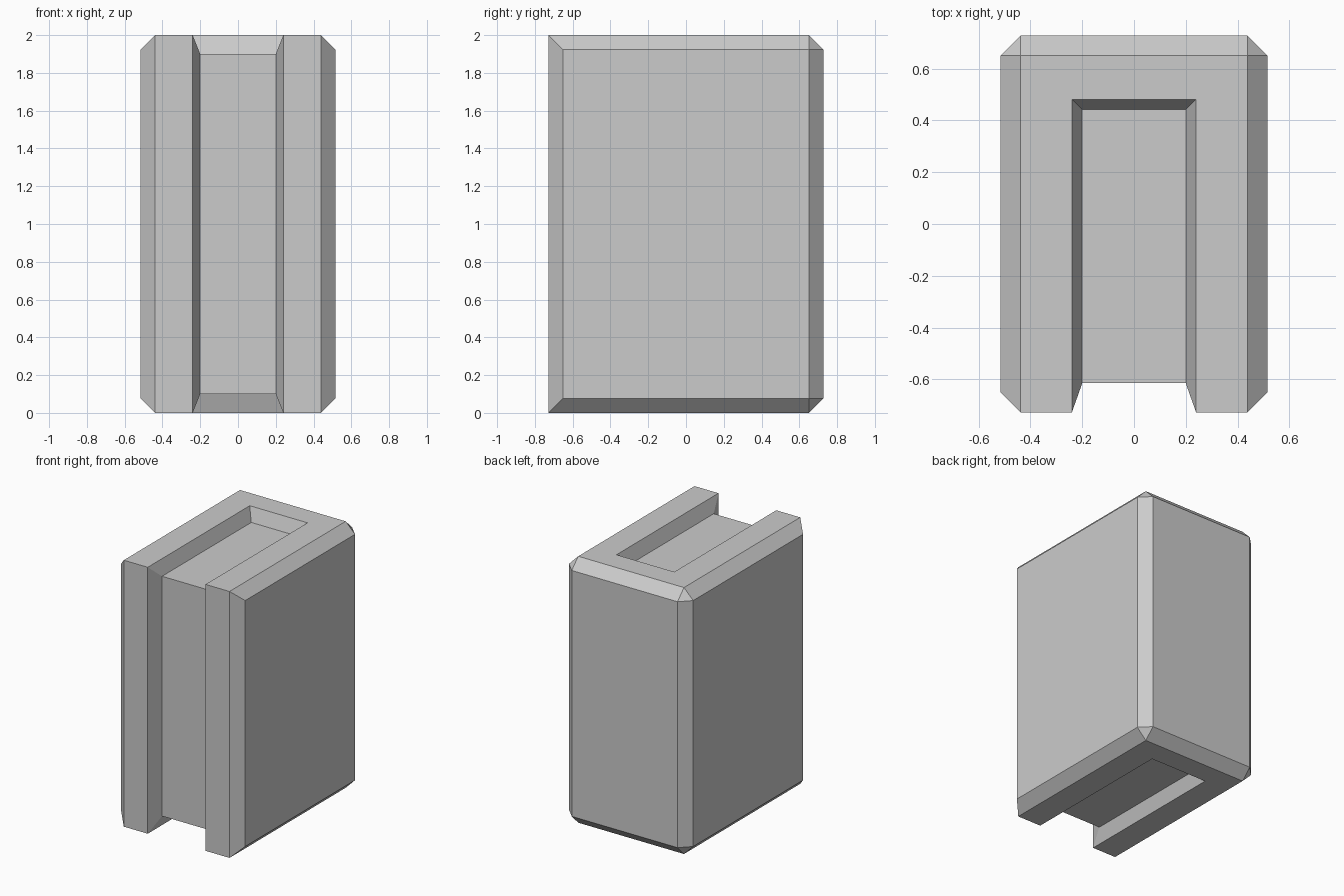
import bpy, bmesh
from mathutils import Vector

if "Cube" in bpy.data.objects:
    bpy.data.objects.remove(bpy.data.objects["Cube"])

HX, HY, H, CH = 0.516, 0.728, 2.0, 0.077

# Body block
bm = bmesh.new()
bmesh.ops.create_cube(bm, size=1)
for v in bm.verts:
    v.co = Vector((v.co.x * 2 * HX, v.co.y * 2 * HY, (v.co.z + 0.5) * H))

# Chamfer every edge except the front top and front bottom ones
def mid(e):
    return (e.verts[0].co + e.verts[1].co) / 2

edges = [e for e in bm.edges if not (mid(e).y < -HY + 0.01 and abs(mid(e).x) < 0.01)]
bmesh.ops.bevel(bm, geom=edges, offset=CH, offset_type='OFFSET', segments=1,
                profile=0.5, affect='EDGES')

# Faces carrying the groove: front, top, bottom
def groove_faces():
    bm.normal_update()
    return [f for f in bm.faces if f.normal.y < -0.99 or abs(f.normal.z) > 0.99]

def slice_faces(faces, co, no):
    geom = set(faces)
    for f in faces:
        geom.update(f.edges)
        geom.update(f.verts)
    bmesh.ops.bisect_plane(bm, geom=list(geom), plane_co=co, plane_no=no)

def strip():
    return [f for f in groove_faces() if abs(f.calc_center_median().x) < 0.1]

for s in (-1, 1):
    slice_faces(groove_faces(), (s * 0.24, 0, 0), (1, 0, 0))
slice_faces([f for f in strip() if abs(f.normal.z) > 0.9], (0, 0.482, 0), (0, 1, 0))

# Sink the wrap-around strip to form the sloped-wall groove
floor = [f for f in strip() if f.calc_center_median().y < 0.48]
bmesh.ops.inset_region(bm, faces=floor, thickness=0.01, use_boundary=True)
for v in {v for f in floor for v in f.verts}:
    v.co = Vector((0.2 if v.co.x > 0 else -0.2,
                   0.443 if v.co.y > 0 else -0.615,
                   1.9 if v.co.z > 1 else 0.1))

bmesh.ops.recalc_face_normals(bm, faces=bm.faces)
mesh = bpy.data.meshes.new("grooved_block")
bm.to_mesh(mesh)
bm.free()
bpy.context.collection.objects.link(bpy.data.objects.new("grooved_block", mesh))
